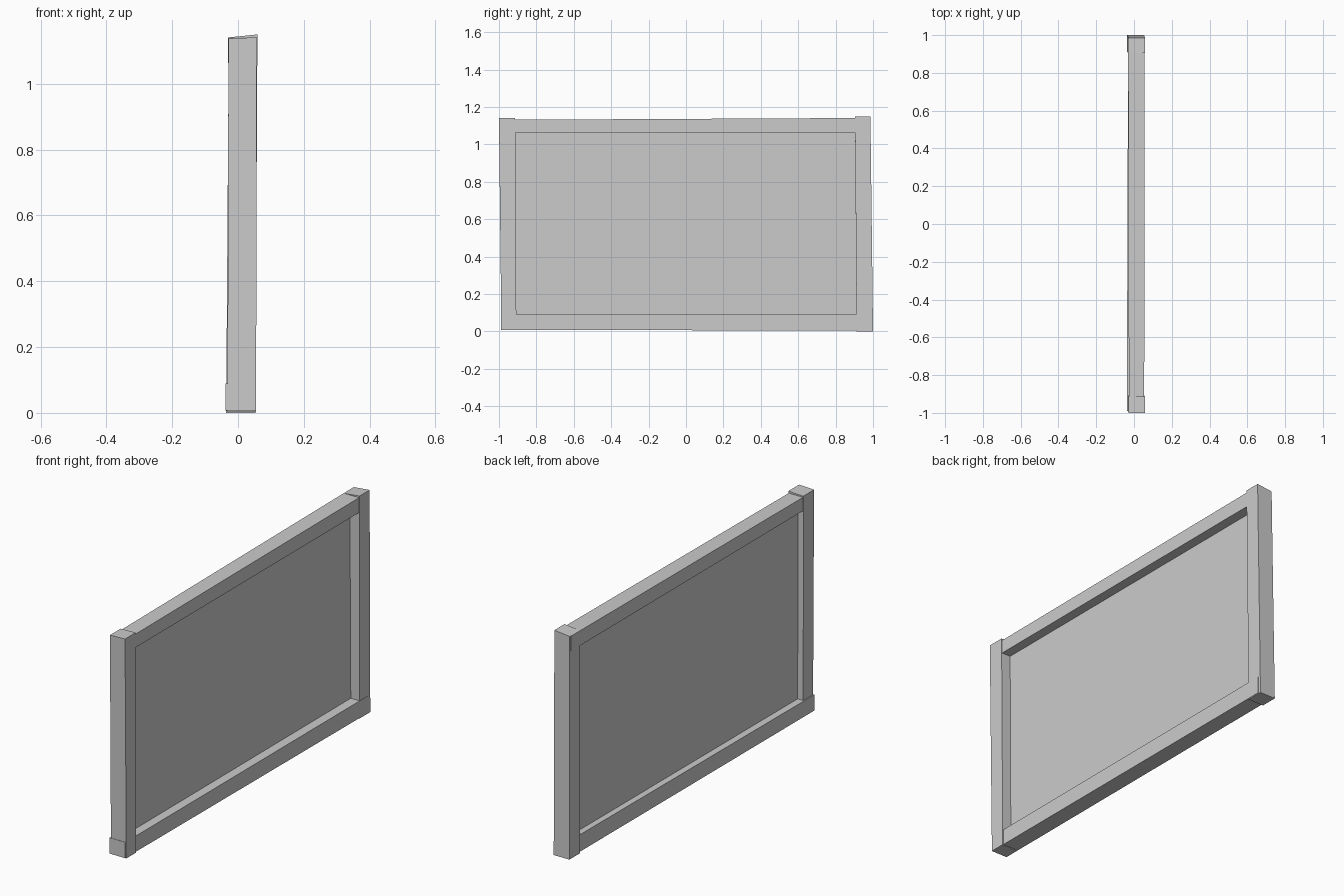
import bpy
import bmesh

if "Cube" in bpy.data.objects:
    bpy.data.objects.remove(bpy.data.objects["Cube"])


def make_object(name, bm):
    bmesh.ops.recalc_face_normals(bm, faces=bm.faces)
    mesh = bpy.data.meshes.new(name)
    bm.to_mesh(mesh)
    bm.free()
    obj = bpy.data.objects.new(name, mesh)
    bpy.context.collection.objects.link(obj)
    return obj


def bar(name, upright, start, end, slant=0.0):
    """Plank between two end sections (along, x0, x1, c0, c1).
    along is z for an upright and y for a rail; c is the other one."""
    bm = bmesh.new()
    bmesh.ops.create_cube(bm, size=1)
    for v in bm.verts:
        along_side, cross_side = (v.co.z, v.co.y) if upright else (v.co.y, v.co.z)
        along, x0, x1, c0, c1 = end if along_side > 0 else start
        right = v.co.x > 0
        if along_side > 0 and right:
            along += slant
        x = x1 if right else x0
        c = c1 if cross_side > 0 else c0
        v.co = (x, c, along) if upright else (x, along, c)
    return make_object(name, bm)


def sheet(name, x, y0, y1, z0, z1):
    """Flat paper sheet facing -x."""
    bm = bmesh.new()
    bm.faces.new([bm.verts.new(p) for p in
                  ((x, y0, z0), (x, y0, z1), (x, y1, z1), (x, y1, z0))])
    obj = make_object(name, bm)
    if obj.data.polygons[0].normal.x > 0:
        obj.data.flip_normals()
    return obj


# Slightly crooked wooden frame
bar("left_post", True, (0.006, -0.032, 0.055, -0.987, -0.907),
    (1.138, -0.029, 0.057, -1.0, -0.913), 0.003)
bar("right_post", True, (0.0, -0.036, 0.053, 0.912, 1.0),
    (1.141, -0.028, 0.059, 0.904, 0.986), 0.009)
bar("top_rail", False, (-0.992, -0.027, 0.054, 1.062, 1.131),
    (0.98, -0.031, 0.056, 1.064, 1.141))
bar("bottom_rail", False, (-0.99, -0.038, 0.051, 0.008, 0.089),
    (0.985, -0.031, 0.055, 0.004, 0.092))

# Thin board held in the frame
bar("board_panel", True, (0.05, 0.0, 0.004, -0.94, 0.94),
    (1.10, 0.0, 0.004, -0.94, 0.94))

# Pinned papers: y range, z range
papers = [(0.238, 0.734, 0.242, 0.766),
          (-0.368, 0.01, 0.11, 0.61),
          (-0.836, -0.458, 0.41, 0.905)]
for i, p in enumerate(papers, 1):
    sheet(f"paper_{i}", -0.003, *p)
